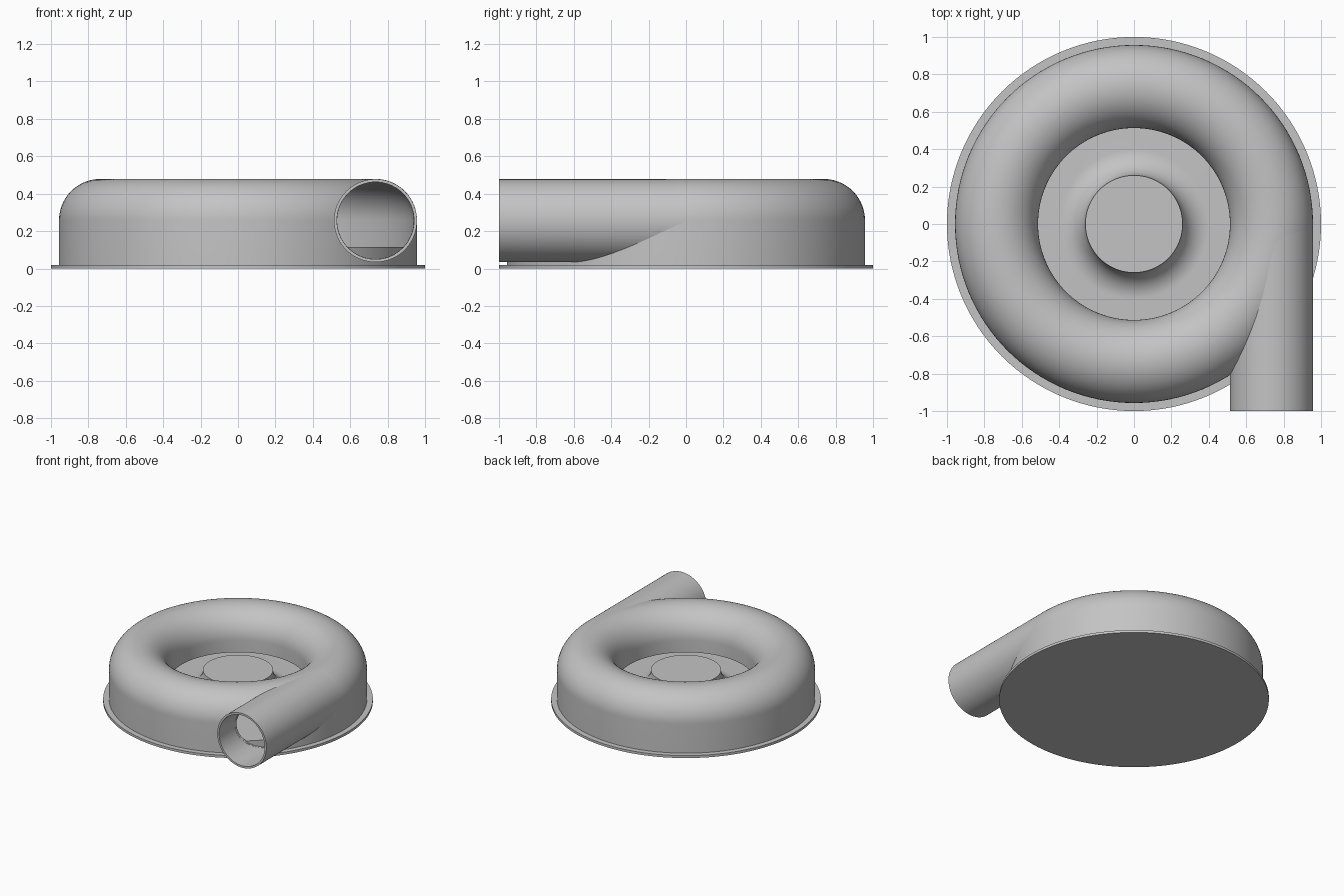
import bpy
import bmesh
from math import cos, sin, pi, radians
from mathutils import Matrix

if "Cube" in bpy.data.objects:
    bpy.data.objects.remove(bpy.data.objects["Cube"], do_unlink=True)

RING, MID, TUBE, WALL = 0.735, 0.257, 0.222, 0.016   # volute centre radius, height, tube radius, thickness
FLOOR, HUB = 0.115, 0.26

grey = bpy.data.materials.new("plain grey")
grey.use_nodes = True
grey.diffuse_color = (0.55, 0.55, 0.55, 1)
grey.node_tree.nodes["Principled BSDF"].inputs["Base Color"].default_value = (0.55, 0.55, 0.55, 1)


def arc(cx, cz, r, start, end, n=24):
    """Points of an arc in the radius-height plane."""
    angles = [radians(start + (end - start) * i / n) for i in range(n + 1)]
    return [(cx + r * cos(a), cz + r * sin(a)) for a in angles]


def lathe(name, profile, closed=False, steps=128, matrix=None):
    """Turn a radius-height profile around the z axis."""
    bm = bmesh.new()
    verts = [bm.verts.new((r, 0, z)) for r, z in profile]
    pairs = list(zip(verts, verts[1:]))
    if closed:
        pairs.append((verts[-1], verts[0]))
    edges = [bm.edges.new(p) for p in pairs]
    bmesh.ops.spin(bm, geom=verts + edges, cent=(0, 0, 0), axis=(0, 0, 1),
                   angle=2 * pi, steps=steps, use_merge=True)
    bmesh.ops.remove_doubles(bm, verts=bm.verts, dist=1e-5)
    bmesh.ops.recalc_face_normals(bm, faces=bm.faces)
    if matrix:
        bm.transform(matrix)
    mesh = bpy.data.meshes.new(name)
    bm.to_mesh(mesh)
    bm.free()
    mesh.materials.append(grey)
    obj = bpy.data.objects.new(name, mesh)
    bpy.context.collection.objects.link(obj)
    return obj


def select(obj):
    bpy.ops.object.select_all(action="DESELECT")
    obj.select_set(True)
    bpy.context.view_layer.objects.active = obj


def cut(obj, cutter):
    """Subtract the cutter and throw it away."""
    cutter.hide_render = True
    mod = obj.modifiers.new("cut", "BOOLEAN")
    mod.operation = "DIFFERENCE"
    mod.solver = "EXACT"
    mod.object = cutter
    select(obj)
    bpy.ops.object.modifier_apply(modifier=mod.name)
    bpy.data.objects.remove(cutter, do_unlink=True)


# Base plate
base_plate = lathe("base_plate", [(0, 0), (1, 0), (1, 0.02), (0, 0.02)])

# Floor with the flared hub
flare = FLOOR - MID
hub_floor = lathe("hub_floor", [(0, 0.015), (RING + TUBE - 0.01, 0.015), (RING + TUBE - 0.01, FLOOR)]
                  + arc(HUB - flare, MID, -flare, 270, 180, 16) + [(0, MID)])

# Volute shell: outer skin, then inner skin back again
lip = 0.16
inner = TUBE - WALL
outer_skin = [(RING + TUBE, 0.01)] + arc(RING, MID, TUBE, 0, 180, 40) + [(RING - TUBE, lip)]
inner_skin = [(RING - inner, lip)] + arc(RING, MID, inner, 180, 0, 40) + [(RING + inner, 0.01)]
volute = lathe("volute_shell", outer_skin + inner_skin, closed=True)

# Tangential outlet pipe running to the front
to_front = Matrix.Translation((RING, 0, MID - 0.001)) @ Matrix.Rotation(pi / 2, 4, "X")
pipe = lathe("outlet_pipe", [(TUBE, 0), (TUBE, 1), (inner, 1), (inner, 0)],
             closed=True, steps=72, matrix=to_front)

# Open the volute to the pipe, and trim the pipe to the volute
bore = lathe("bore_cutter", [(0, 0.06), (inner - 0.001, 0.06), (inner - 0.001, 1.2), (0, 1.2)],
             steps=72, matrix=to_front)
cut(volute, bore)
mid_skin = TUBE - WALL / 2
core = lathe("core_cutter", [(0, 0), (RING + mid_skin, 0)] + arc(RING, MID, mid_skin, 0, 180, 40)
             + [(0, MID)])
cut(pipe, core)

for part in (base_plate, hub_floor, volute, pipe):
    select(part)
    bpy.ops.object.shade_smooth_by_angle(angle=radians(30))
